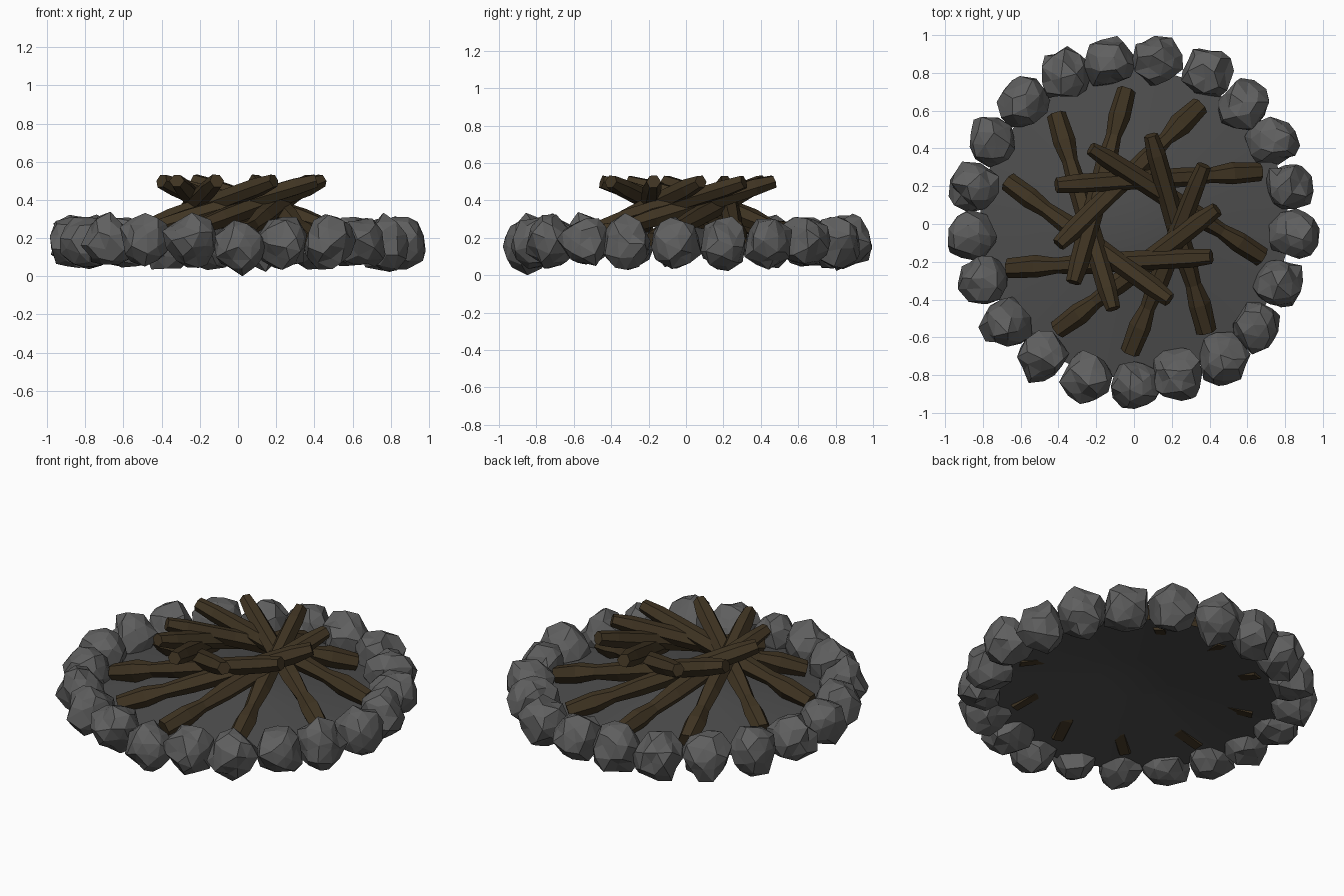
import bpy, bmesh, math, random
from mathutils import Vector, Matrix

if "Cube" in bpy.data.objects:
    bpy.data.objects.remove(bpy.data.objects["Cube"])

random.seed(11)


def material(name, rgb):
    m = bpy.data.materials.new(name)
    m.diffuse_color = (*rgb, 1)
    m.use_nodes = True
    m.node_tree.nodes["Principled BSDF"].inputs["Base Color"].default_value = m.diffuse_color
    return m


STONE = material("stone_grey", (0.115, 0.115, 0.115))
ASH = material("ash_grey", (0.075, 0.075, 0.075))
WOOD = material("charred_wood", (0.05, 0.034, 0.016))


def add_object(name, bm, mat):
    bmesh.ops.recalc_face_normals(bm, faces=bm.faces)
    mesh = bpy.data.meshes.new(name)
    bm.to_mesh(mesh)
    bm.free()
    mesh.materials.append(mat)
    obj = bpy.data.objects.new(name, mesh)
    bpy.context.collection.objects.link(obj)
    return obj


# Ring of rough boulders: x, y of each centre
stones = [(.12, .86), (.39, .80), (.58, .63), (.74, .44), (.82, .20), (.85, -.06),
          (.77, -.32), (.65, -.54), (.47, -.72), (.23, -.80), (0, -.855), (-.25, -.81),
          (-.49, -.70), (-.68, -.52), (-.80, -.30), (-.86, -.06), (-.84, .20),
          (-.75, .44), (-.59, .65), (-.37, .79), (-.13, .86)]
for i, (x, y) in enumerate(stones):
    bm = bmesh.new()
    bmesh.ops.create_icosphere(bm, subdivisions=2, radius=0.135)
    for v in bm.verts:
        v.co *= random.uniform(0.86, 1.1)
        v.co += Vector([random.uniform(-.014, .014) for _ in range(3)])
    turn = Matrix.Rotation(random.uniform(0, 6.28), 4, 'Z') @ Matrix.Rotation(random.uniform(0, 6.28), 4, 'X')
    bm.transform(turn)
    bm.transform(Matrix.Diagonal((1, 1, 1.05, 1)))
    # Seat the front boulder exactly on the ground
    z = -min(v.co.z for v in bm.verts) if i == 10 else random.uniform(.168, .185)
    bm.transform(Matrix.Translation((x, y, z)))
    add_object(f"ring_stone_{i + 1}", bm, STONE)

# Shallow ash mound (open underneath)
bm = bmesh.new()
rings = []
for r in (.82, .6, .4, .2):
    z = .135 + .13 * (1 - r / .82)
    rings.append([bm.verts.new((r * math.cos(a * math.tau / 32), r * math.sin(a * math.tau / 32), z))
                  for a in range(32)])
tip = bm.verts.new((0, 0, .265))
for k in range(32):
    n = (k + 1) % 32
    for lo, hi in zip(rings, rings[1:]):
        bm.faces.new((lo[k], lo[n], hi[n], hi[k]))
    bm.faces.new((rings[-1][k], rings[-1][n], tip))
mound = add_object("ash_mound", bm, ASH)
mound.data.shade_smooth()

# Leaning logs: low outer end, high inner end
logs = [((-.04, .71), (-.32, -.31)), ((.35, .63), (-.40, -.11)), ((.67, .275), (-.41, .205)),
        ((.68, -.175), (-.23, .40)), ((.385, -.57), (.09, .47)), ((-.02, -.68), (.37, .31)),
        ((-.41, -.56), (.44, .08)), ((-.67, -.235), (.41, -.175)), ((-.67, .225), (.19, -.40)),
        ((-.41, .58), (-.11, -.45))]
# Thickness along the log: fraction, radius
profile = [(0, .050), (.14, .059), (.24, .041), (.38, .053), (.65, .052), (.9, .049), (1, .038)]
SIDES = 6
for i, (a, b) in enumerate(logs):
    start, end = Vector((*a, .185)), Vector((*b, .50))
    axis = (end - start).normalized()
    side = axis.cross(Vector((0, 0, 1))).normalized()
    up = side.cross(axis)
    bm = bmesh.new()
    loops = []
    for t, r in profile:
        c = start.lerp(end, t)
        loop = []
        for k in range(SIDES):
            ang = math.tau * k / SIDES
            rr = r * random.uniform(.92, 1.1)
            loop.append(bm.verts.new(c + rr * (side * math.cos(ang) + up * math.sin(ang))))
        loops.append(loop)
    for p, q in zip(loops, loops[1:]):
        for k in range(SIDES):
            n = (k + 1) % SIDES
            bm.faces.new((p[k], p[n], q[n], q[k]))
    bm.faces.new(loops[0][::-1])
    bm.faces.new(loops[-1])
    add_object(f"log_{i + 1}", bm, WOOD)
